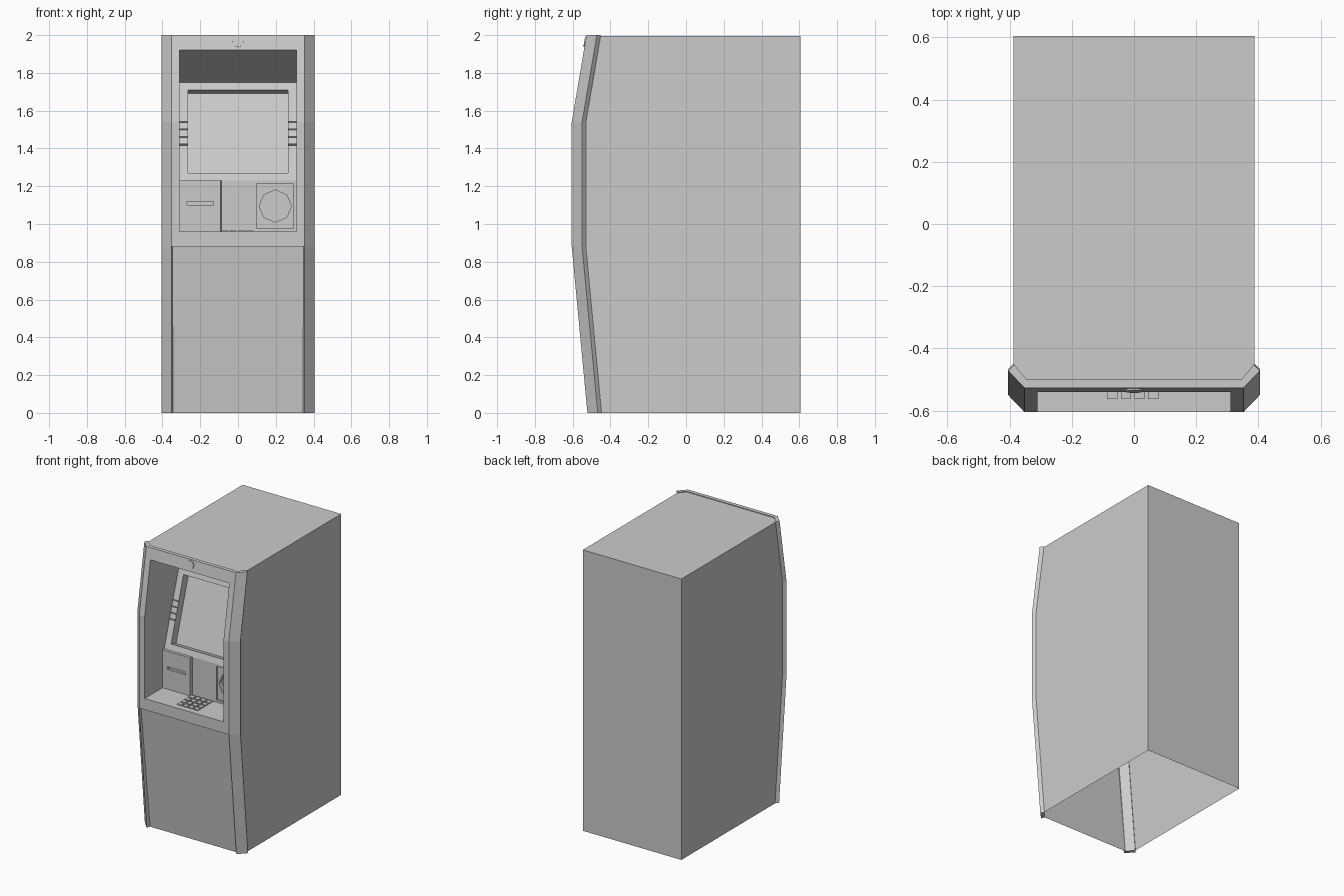
import bpy, bmesh, math
from mathutils import Matrix, Vector

if "Cube" in bpy.data.objects:
    bpy.data.objects.remove(bpy.data.objects["Cube"])

PROFILE = [(0, -.522), (.88, -.605), (1.54, -.605), (2, -.527)]


def front(z):
    """Depth of the bowed front at height z."""
    for (z0, y0), (z1, y1) in zip(PROFILE, PROFILE[1:]):
        if z <= z1:
            return y0 + (y1 - y0) * (z - z0) / (z1 - z0)


def make(name, faces, closed=False):
    bm = bmesh.new()
    for f in faces:
        bm.faces.new([bm.verts.new(p) for p in f])
    bmesh.ops.remove_doubles(bm, verts=bm.verts[:], dist=1e-5)
    if closed:
        bmesh.ops.recalc_face_normals(bm, faces=bm.faces[:])
    me = bpy.data.meshes.new(name)
    bm.to_mesh(me)
    bm.free()
    ob = bpy.data.objects.new(name, me)
    bpy.context.collection.objects.link(ob)
    return ob


def loft(rings, cap=True):
    faces = []
    for a, b in zip(rings, rings[1:]):
        n = len(a)
        faces += [[a[i], a[(i + 1) % n], b[(i + 1) % n], b[i]] for i in range(n)]
    return faces + ([rings[-1]] if cap else [])


def strip(w, pts):
    """Sheet of half-width w along a list of (y, z) points."""
    return [[(-w, *a), (w, *a), (w, *b), (-w, *b)] for a, b in zip(pts, pts[1:])]


def rect(x0, x1, z0, z1, depth, eight=False):
    """Counter-clockwise rectangle, optionally with edge midpoints."""
    xm, zm = (x0 + x1) / 2, (z0 + z1) / 2
    pts = [(x0, z0), (xm, z0), (x1, z0), (x1, zm), (x1, z1), (xm, z1), (x0, z1), (x0, zm)]
    if not eight:
        pts = pts[::2]
    return [(x, depth(z) if callable(depth) else depth, z) for x, z in pts]


def box(name, centre, size, tilt=0):
    bm = bmesh.new()
    m = Matrix.Translation(centre) @ Matrix.Rotation(tilt, 4, 'X') @ Matrix.Diagonal((*size, 1))
    bmesh.ops.create_cube(bm, size=1, matrix=m)
    me = bpy.data.meshes.new(name)
    bm.to_mesh(me)
    bm.free()
    ob = bpy.data.objects.new(name, me)
    bpy.context.collection.objects.link(ob)


# Cabinet shell, open underneath
BX, TOP, BACK = .387, 1.995, .605
side = [(front(z) + .075, min(z, TOP)) for z, _ in PROFILE]
outline = [(BACK, 0), (BACK, TOP)] + side[::-1]
right = [(BX, y, z) for y, z in outline]
left = [(-BX, y, z) for y, z in outline]
yt = side[-1][0]
make("cabinet", [right[::-1][::-1], left[::-1],
                 [(BX, BACK, 0), (-BX, BACK, 0), (-BX, BACK, TOP), (BX, BACK, TOP)],
                 [(-BX, BACK, TOP), (-BX, yt, TOP), (-.345, -.5, TOP),
                  (.345, -.5, TOP), (BX, yt, TOP), (BX, BACK, TOP)]])

# Chamfered corner posts
for s, name in ((-1, "left_post"), (1, "right_post")):
    rings = []
    for z, f in PROFILE:
        rings.append([(s * .352, f, z), (s * .405, f + .055, z),
                      (s * .386, f + .075, z), (s * .343, f + .025, z)])
    make(name, loft(rings) + [rings[0]], closed=True)

# Lower door
make("lower_door", strip(.346, [(front(0) + .025, 0), (front(.88) + .012, .88)]))

# Fascia around the opening, with its underside and top edge
W, H = .31, .352
fascia = strip(H, [(front(.88) + .02, .88), (front(.88), .88), (front(.96), .96)])
fascia += strip(H, [(front(1.92), 1.92), (front(2), 2), (-.5, 2), (-.5, TOP)])
for z0, z1 in ((.96, 1.54), (1.54, 1.92)):
    for x0, x1 in ((-H, -W), (W, H)):
        fascia.append(rect(x0, x1, z0, z1, front))
make("fascia", fascia)

# Recess: shelf, sloping ceiling and side walls
WALL, UP = -.385, -.22
prof = [(front(.96), .96), (WALL, .96), (WALL, 1.23), (UP, 1.75),
        (front(1.92), 1.92), (front(1.54), 1.54)]
make("recess", strip(W, prof[0:2]) + strip(W, prof[3:5])
     + [[(-W, *p) for p in prof], [(W, *p) for p in prof[::-1]]])

# Sloping wall with sunken screen
slope = lambda z: WALL + (UP - WALL) * (z - 1.23) / .52
lip = rect(-.265, .265, 1.27, 1.71, slope)
inward = Vector((0, .057, -.018))
make("screen_wall", loft([rect(-W, W, 1.23, 1.75, slope), lip,
                          [tuple(Vector(p) + inward) for p in lip]]))

# Lower wall with square pocket and octagonal well
sq = (.1, .295, .975, 1.215)
octa = lambda y: [(.1975 + .085 * math.cos(a), y, 1.095 + .085 * math.sin(a))
                  for a in (math.radians(225 + 45 * i) for i in range(8))]
make("lower_wall", loft([rect(-W, W, .96, 1.23, WALL, True), rect(*sq, WALL, True),
                         rect(*sq, WALL + .012, True), octa(WALL + .012), octa(WALL + .045)]))

# Card reader block with slot
blk, slot = (-W, -.088, .96, 1.23), (-.27, -.13, 1.1, 1.12)
make("card_reader", loft([rect(*blk, WALL), rect(-W, -.092, .96, 1.23, WALL - .02),
                          rect(*slot, WALL - .02), rect(*slot, WALL - .004)]))

# Ridges beside the screen
tilt = -math.atan2(UP - WALL, .52)
for s in (-1, 1):
    for i in range(4):
        z = 1.42 + .04 * i
        box("screen_side_ridge", (s * .289, slope(z), z), (.042, .02, .007), tilt)

# Keypad
for i in range(4):
    for j in range(4):
        box("keypad_key", ((i - 1.5) * .044 - .004, -.48 + (j - 1.5) * .044, .962),
            (.033, .033, .008))

# Camera disc on the top of the fascia
bpy.ops.mesh.primitive_cylinder_add(vertices=12, radius=.028, depth=.012,
                                    location=(0, front(1.965), 1.965),
                                    rotation=(math.radians(80.4), 0, 0))
bpy.context.object.name = "camera_disc"
